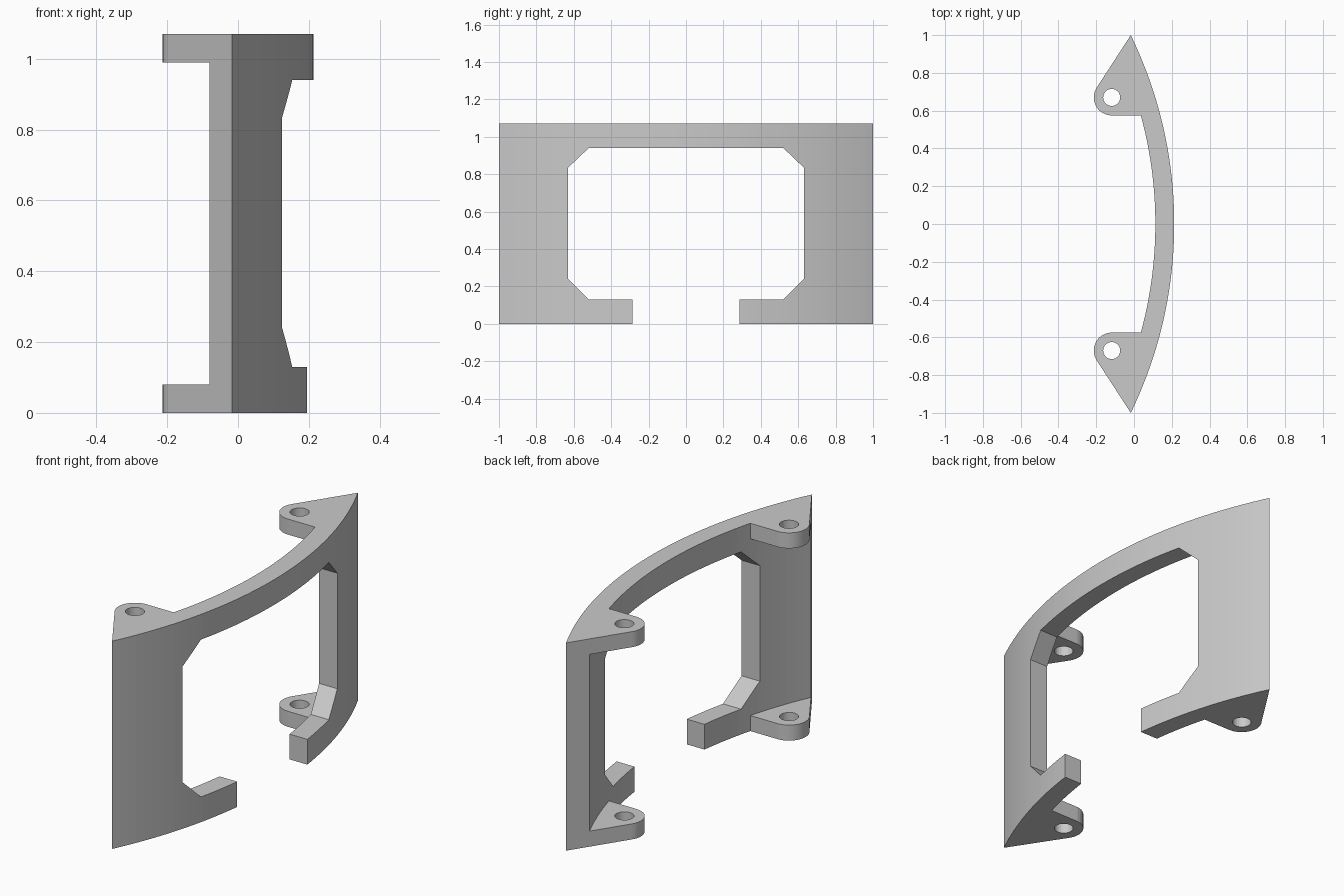
import bpy, bmesh, math

cube = bpy.data.objects.get("Cube")
if cube:
    bpy.data.objects.remove(cube, do_unlink=True)

HEIGHT = 1.07
ARC_X = -2.077               # centre of the concentric wall arcs
R_OUT, R_IN = 2.29, 2.19
TIP = (-0.017, 1.0)
LUG_X, LUG_Y, LUG_R = -0.118, 0.67, 0.095
LUG_T = 0.08
LUG_EDGE = LUG_Y - LUG_R

grey = bpy.data.materials.new("plain grey")
grey.use_nodes = True
colour = (0.59, 0.59, 0.59, 1)
grey.diffuse_color = colour
grey.node_tree.nodes["Principled BSDF"].inputs["Base Color"].default_value = colour


def arc(radius, y0, y1, n):
    a0, a1 = math.asin(y0 / radius), math.asin(y1 / radius)
    angles = [a0 + (a1 - a0) * i / n for i in range(n + 1)]
    return [(ARC_X + radius * math.cos(a), radius * math.sin(a)) for a in angles]


def circle(cx, cy, r, a0, a1, n):
    angles = [a0 + (a1 - a0) * i / n for i in range(n + 1)]
    return [(cx + r * math.cos(a), cy + r * math.sin(a)) for a in angles]


def flip(points):
    return [(x, -y) for x, y in reversed(points)]


def prism(name, points, lo, hi, axis="z"):
    """Extrude a flat outline along z, or a (y, z) outline along x."""
    bm = bmesh.new()
    place = (lambda p: (p[0], p[1], lo)) if axis == "z" else (lambda p: (lo, p[0], p[1]))
    face = bm.faces.new([bm.verts.new(place(p)) for p in points])
    new = bmesh.ops.extrude_face_region(bm, geom=[face])["geom"]
    shift = (0, 0, hi - lo) if axis == "z" else (hi - lo, 0, 0)
    bmesh.ops.translate(bm, vec=shift, verts=[v for v in new if isinstance(v, bmesh.types.BMVert)])
    bmesh.ops.recalc_face_normals(bm, faces=bm.faces)
    mesh = bpy.data.meshes.new(name)
    bm.to_mesh(mesh)
    bm.free()
    mesh.materials.append(grey)
    obj = bpy.data.objects.new(name, mesh)
    bpy.context.collection.objects.link(obj)
    return obj


def cut(obj, cutter):
    mod = obj.modifiers.new("cut", "BOOLEAN")
    mod.operation, mod.solver, mod.object = "DIFFERENCE", "EXACT", cutter
    bpy.context.view_layer.update()
    graph = bpy.context.evaluated_depsgraph_get()
    mesh = bpy.data.meshes.new_from_object(obj.evaluated_get(graph))
    obj.modifiers.clear()
    obj.data = mesh
    bpy.data.objects.remove(cutter, do_unlink=True)


# Curved wall with a rounded lug at each end; the end face is tangent to the lug
dx, dy = LUG_X - TIP[0], LUG_Y - TIP[1]
tangent = math.atan2(-dx, -dy) + math.asin(LUG_R / math.hypot(dx, dy))
lug = circle(LUG_X, LUG_Y, LUG_R, math.pi - tangent, 1.5 * math.pi, 16)
outline = arc(R_OUT, -1, 1, 48)[1:-1] + [TIP] + lug
outline += arc(R_IN, LUG_EDGE, -LUG_EDGE, 28) + flip(lug) + [(TIP[0], -TIP[1])]
frame = prism("curved_frame", outline, 0, HEIGHT)

# Clear the space between upper and lower lugs, and drill them
gap = arc(R_IN, LUG_EDGE, 1.2, 16) + [(-0.6, 1.2), (-0.6, 0.4)]
hole = circle(LUG_X, LUG_Y, 0.045, 0, 2 * math.pi, 32)[:-1]
for side in (lambda p: p, flip):
    cut(frame, prism("lug_gap_cutter", side(gap), LUG_T, HEIGHT - LUG_T))
    cut(frame, prism("hole_cutter", side(hole), -0.1, HEIGHT + 0.1))

# Chamfered window, open at the bottom
half = [(0.285, -0.1), (0.285, 0.13), (0.52, 0.13), (0.63, 0.24), (0.63, 0.835), (0.52, 0.94)]
other_half = [(-y, z) for y, z in reversed(half)]
cut(frame, prism("window_cutter", half + other_half, -1, 1, "x"))
